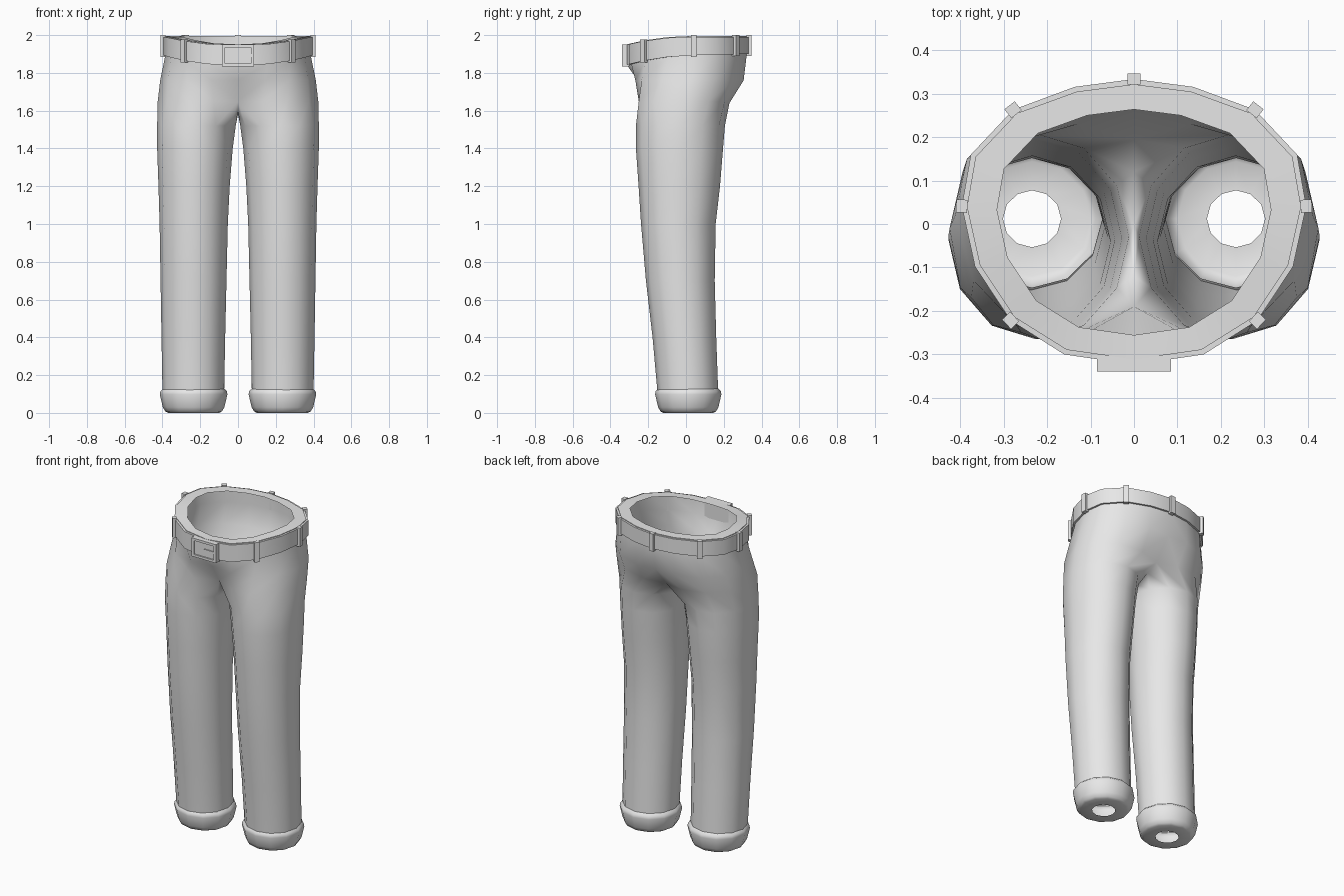
import bpy, bmesh, math
from mathutils import Vector, Matrix

if "Cube" in bpy.data.objects:
    bpy.data.objects.remove(bpy.data.objects["Cube"])

grey = bpy.data.materials.new("grey_cloth")
grey.diffuse_color = (0.8, 0.8, 0.8, 1)
grey.use_nodes = True
grey.node_tree.nodes["Principled BSDF"].inputs["Base Color"].default_value = grey.diffuse_color


def finish(bm, name, mirror=True, angle=50):
    me = bpy.data.meshes.new(name)
    bm.to_mesh(me)
    bm.free()
    me.materials.append(grey)
    ob = bpy.data.objects.new(name, me)
    bpy.context.collection.objects.link(ob)
    bpy.ops.object.select_all(action='DESELECT')
    ob.select_set(True)
    bpy.context.view_layer.objects.active = ob
    if angle:
        bpy.ops.object.shade_smooth_by_angle(angle=math.radians(angle))
    if mirror:
        mod = ob.modifiers.new("mirror", 'MIRROR')
        mod.use_clip = True
        mod.merge_threshold = 0.0005
    return ob


def ring(bm, pts):
    return [bm.verts.new(p) for p in pts]


def loft(bm, a, b, closed):
    n = len(a)
    for i in range(n if closed else n - 1):
        j = (i + 1) % n
        bm.faces.new((a[i], a[j], b[j], b[i]))


def ellipse(cx, cy, rx, ry, z):
    angs = [math.radians(-120 + 30 * i) for i in range(12)]
    return [(cx + rx * math.cos(t), cy + ry * math.sin(t), z) for t in angs]


def box(bm, centre, size, rot=0.0):
    m = (Matrix.Translation(centre) @ Matrix.Rotation(rot, 4, 'Z')
         @ Matrix.Diagonal((*size, 1)))
    bmesh.ops.create_cube(bm, size=1, matrix=m)


# Half outline of the waist, front centre to back centre
WAIST = [(0, -.312), (.155, -.29), (.275, -.215), (.355, -.095), (.385, .04),
         (.365, .155), (.27, .255), (.132, .305), (0, .322)]


def top_z(y):
    return 1.995 - 0.4 * max(0, .02 - y) ** 2


def belt_z(y):
    return top_z(y) - .103 + .025 * y


def grow(p, d):
    v = Vector(p)
    return v * (1 + d / v.length)


# Trousers: one leg and half of the hips, mirrored
bm = bmesh.new()
LEG = [  # z, inner x, outer x, front y, back y
    (.12, .073, .400, -.152, .170), (.40, .068, .405, -.177, .160),
    (.70, .061, .410, -.212, .152), (1.0, .054, .415, -.238, .157),
    (1.2, .044, .421, -.251, .180), (1.4, .028, .428, -.265, .196),
    (1.52, .012, .428, -.265, .206)]
prev = None
for z, x0, x1, y0, y1 in LEG:
    cur = ring(bm, ellipse((x0 + x1) / 2, (y0 + y1) / 2, (x1 - x0) / 2, (y1 - y0) / 2, z))
    if prev:
        loft(bm, prev, cur, True)
    prev = cur

# Crotch seam closes the leg loop at the centre line
HIP = [(0, -.19, 1.65), (.13, -.25, 1.65), (.26, -.25, 1.65), (.375, -.17, 1.65),
       (.425, -.01, 1.65), (.395, .12, 1.65), (.28, .205, 1.65), (.13, .23, 1.64),
       (0, .195, 1.63)]
hip = ring(bm, HIP)
seam = ring(bm, [(0, .12, 1.595), (0, 0, 1.58), (0, -.12, 1.60)])
loft(bm, prev, hip + seam, True)

# Seat, waist and the lip folded inward at the top
SEAT = [(0, -.255), (.14, -.268), (.27, -.235), (.37, -.13), (.412, .02),
        (.385, .15), (.28, .255), (.135, .305), (0, .302)]
upper = [
    [(x, y, 1.76) for x, y in SEAT],
    [(x, y, belt_z(y)) for x, y in WAIST],
    [(x, y, top_z(y)) for x, y in WAIST],
    [(x * .82, y * .82, top_z(y)) for x, y in WAIST]]
prev = hip
for pts in upper:
    cur = ring(bm, pts)
    loft(bm, prev, cur, False)
    prev = cur
finish(bm, "trousers")

# Rolled cuffs with an opening underneath
bm = bmesh.new()
prev = None
for r, z in [(.067, 0), (.135, 0), (.150, .008), (.163, .03), (.179, .098), (.176, .115), (.162, .128)]:
    cur = ring(bm, ellipse(.235, .012, r, r * .98, z))
    if prev:
        loft(bm, prev, cur, True)
    prev = cur
finish(bm, "cuffs", angle=60)

# Belt strip standing slightly proud of the waist
bm = bmesh.new()
prev = None
for d, top in [(0, 0), (.012, 0), (.012, 1), (0, 1)]:
    pts = []
    for p in WAIST:
        q = grow(p, d)
        pts.append((q.x, q.y, top_z(p[1]) - .004 if top else belt_z(p[1])))
    cur = ring(bm, pts)
    if prev:
        loft(bm, prev, cur, False)
    prev = cur
finish(bm, "belt", angle=35)

# Belt loops around the waist
bm = bmesh.new()
for i, deg, sides in [(2, -44, (1, -1)), (4, 3, (1, -1)), (6, 52, (1, -1)), (8, 90, (1,))]:
    x, y = WAIST[i]
    q = grow((x, y), .012)
    lo, hi = belt_z(y) - .01, top_z(y) + .005
    for s in sides:
        a = math.radians(deg if s > 0 else 180 - deg)
        box(bm, (q.x * s, q.y, (lo + hi) / 2), (.026, .03, hi - lo), a)
finish(bm, "belt_loops", mirror=False, angle=0)

# Buckle: plate, raised frame and prong
bm = bmesh.new()
zc = 1.892
box(bm, (0, -.316, zc), (.166, .032, .112))
for s in (1, -1):
    box(bm, (s * .0765, -.322, zc), (.017, .036, .116))
    box(bm, (0, -.322, zc + s * .0505), (.136, .036, .015))
box(bm, (.035, -.325, zc), (.066, .026, .014))
finish(bm, "buckle", mirror=False, angle=0)
